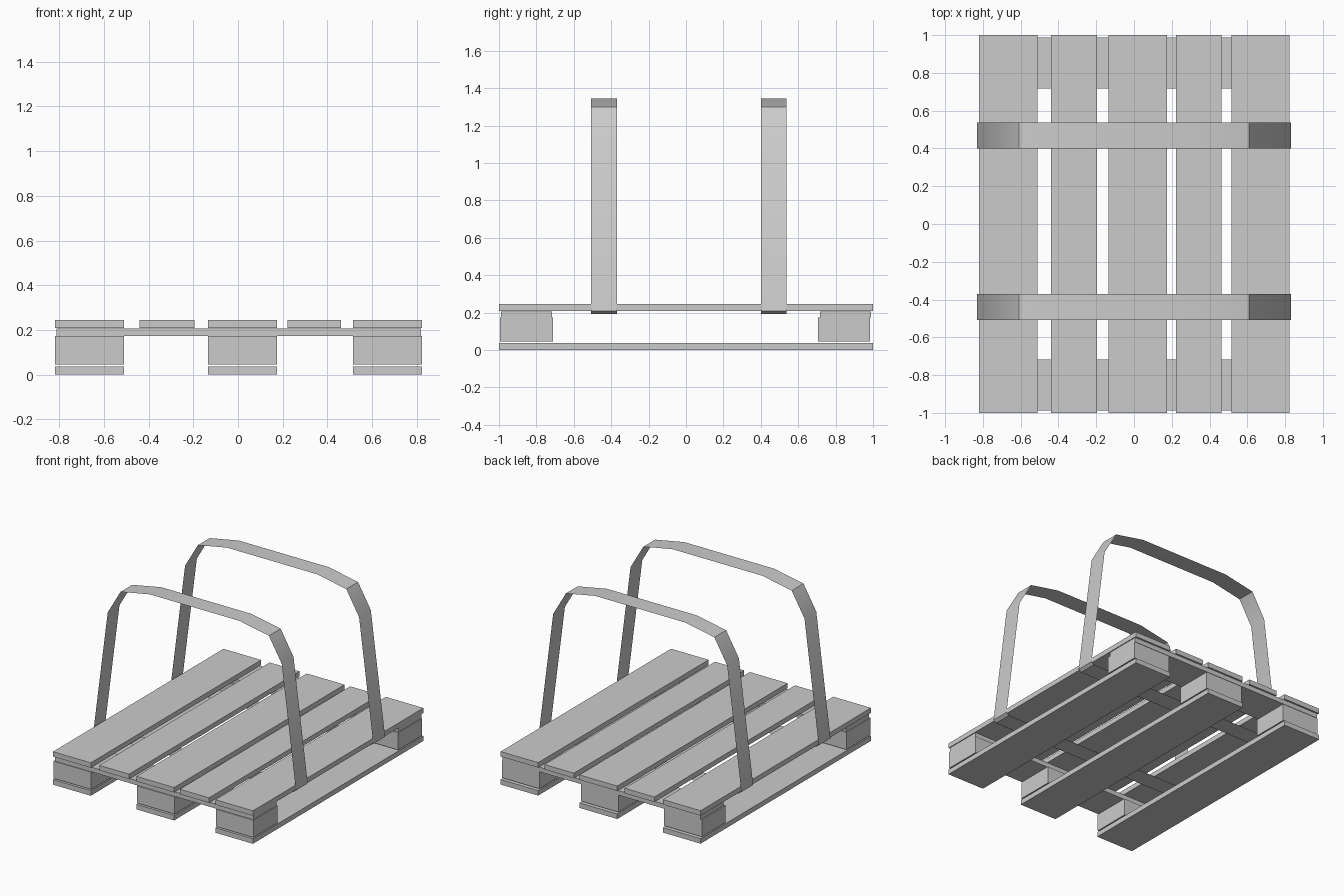
import bpy, bmesh, math

if "Cube" in bpy.data.objects:
    bpy.data.objects.remove(bpy.data.objects["Cube"])

def box(name, x, y, z):
    """Axis-aligned box from (min, max) ranges."""
    bm = bmesh.new()
    bmesh.ops.create_cube(bm, size=1)
    for v in bm.verts:
        v.co = [r[0] + (c + 0.5) * (r[1] - r[0]) for c, r in zip(v.co, (x, y, z))]
    me = bpy.data.meshes.new(name)
    bm.to_mesh(me)
    bm.free()
    ob = bpy.data.objects.new(name, me)
    bpy.context.collection.objects.link(ob)
    return ob

def strap(name, profile, y0, y1):
    """Closed paper-thin band: an xz profile swept along y."""
    n = len(profile)
    verts = [(x, y, z) for y in (y0, y1) for x, z in profile]
    faces = [(i, (i + 1) % n, (i + 1) % n + n, i + n) for i in range(n)]
    me = bpy.data.meshes.new(name)
    me.from_pydata(verts, [], faces)
    ob = bpy.data.objects.new(name, me)
    bpy.context.collection.objects.link(ob)
    bpy.ops.object.select_all(action='DESELECT')
    ob.select_set(True)
    bpy.context.view_layer.objects.active = ob
    bpy.ops.object.shade_smooth_by_angle(angle=math.radians(35))

runners = [(-0.82, -0.51), (-0.135, 0.175), (0.515, 0.823)]
ends = [(-0.995, -0.71), (0.705, 0.985)]

# Bottom runners with a block at each end
for i, x in enumerate(runners):
    box(f"bottom_runner_{i}", x, (-1, 1), (0, 0.037))
    for j, y in enumerate(ends):
        box(f"block_{i}_{j}", x, y, (0.045, 0.173))

# Cross boards over the blocks
for j, y in enumerate([(-0.988, -0.717), (0.717, 0.988)]):
    box(f"cross_board_{j}", (-0.812, 0.818), y, (0.173, 0.207))

# Deck slats
slats = runners + [(-0.44, -0.195), (0.222, 0.462)]
for i, x in enumerate(slats):
    box(f"deck_slat_{i}", x, (-1, 1), (0.208, 0.245))

# Straps looping under the deck and over the (absent) load
half = [(0.81, 0.193), (0.832, 0.21), (0.715, 1.12), (0.61, 1.3), (0.37, 1.346)]
loop = half + [(-x, z) for x, z in reversed(half)]
strap("front_strap", loop, -0.508, -0.37)
strap("back_strap", loop, 0.4, 0.538)
